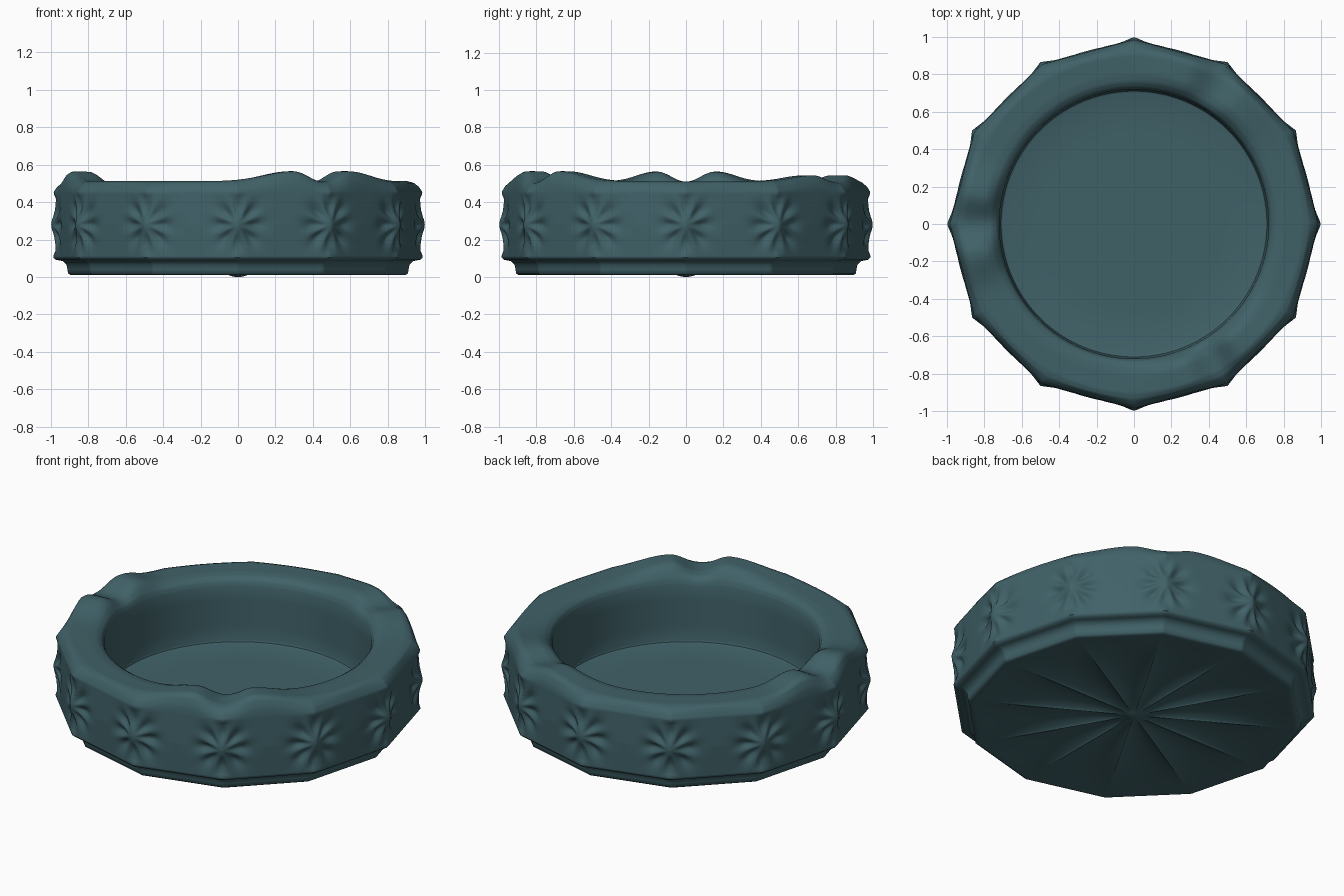
import bpy, bmesh
from math import sin, cos, pi, exp, atan2, hypot, radians

cube = bpy.data.objects.get("Cube")
if cube:
    bpy.data.objects.remove(cube, do_unlink=True)

SIDES, SEGMENTS = 12, 600
STEP = 2 * pi / SIDES
# Each rest: angle, bump height, how far the bumps run out along the rim
RESTS = [(pi / 3, 0.032, 0.2), (pi, 0.052, 0.13), (-pi / 3, 0.054, 0.21)]

# Profile: corner radius, height, how twelve-sided (1) or round (0), rows up to the point
PROFILE = [
    (0.01, 0.0, 0, 1), (0.03, 0.004, 0, 2), (0.06, 0.013, 0, 2),
    (0.86, 0.014, 1, 16), (0.895, 0.011, 1, 2), (0.908, 0.019, 1, 2),
    (0.916, 0.065, 1, 2), (0.935, 0.085, 1, 2), (0.975, 0.093, 1, 2),
    (0.987, 0.105, 1, 2), (0.992, 0.28, 1, 24), (0.985, 0.455, 1, 24),
    (0.967, 0.482, 0.85, 3), (0.94, 0.503, 0.45, 3), (0.905, 0.512, 0.12, 3),
    (0.80, 0.511, 0, 9), (0.758, 0.504, 0, 3), (0.732, 0.487, 0, 3),
    (0.72, 0.46, 0, 3), (0.714, 0.145, 0, 4), (0.71, 0.132, 0, 2),
    (0.70, 0.128, 0, 2), (0.03, 0.128, 0, 3),
]


def wrap(a, period):
    return (a + period / 2) % period - period / 2


def star(a, z):
    """Radial offset of the eight-rayed cut on each wall corner."""
    s, v = wrap(a, STEP), z - 0.28
    rho, phi = hypot(s, v), atan2(v, s)
    reach = (rho / 0.095) ** 3 * exp(1.5 - 1.5 * (rho / 0.095) ** 2)
    groove = 0.55 + 0.45 * cos(8 * phi)
    return 0.006 * exp(-(rho / 0.05) ** 2) - 0.022 * reach * groove


def rest(a, r):
    """Height offset of the three notched rests on the rim."""
    h = 0
    for angle, size, run in RESTS:
        t = abs(wrap(a - angle, 2 * pi)) * 0.85
        if t < 0.16:
            h += size * (1.03 * sin(t / 0.16 * pi / 2) ** 2 - 0.03)
        else:
            h += size * exp(-((t - 0.16) / run) ** 2)
    return h * exp(-(abs(r - 0.855) / 0.115) ** 4)


def rows():
    """Profile points with the in-between rows added."""
    last = PROFILE[0]
    yield last[:3], 0
    for k, point in enumerate(PROFILE[1:], 1):
        for i in range(1, point[3] + 1):
            f = i / point[3]
            yield tuple(p + (q - p) * f for p, q in zip(last[:3], point[:3])), k
        last = point


def place(r, z, sided, part, a):
    flat = cos(STEP / 2) / cos(a % STEP - STEP / 2)
    radius = r * (1 + sided * (flat - 1))
    if part == 3:                      # spokes cut into the underside
        f = (r - 0.06) / 0.80
        z += 0.03 * max(0, sin(pi * f)) ** 0.8 * abs(sin(SIDES * a / 2)) ** 0.7
    elif part in (10, 11):             # star cuts around the wall
        edge = min(1, (z - 0.105) / 0.03, (0.455 - z) / 0.03)
        radius += star(a, z) * max(0, edge)
    elif 12 <= part <= 18:             # raised rests on the rim
        z += rest(a, radius)
    return radius * cos(a), radius * sin(a), z


bm = bmesh.new()
rings = []
for (r, z, sided), part in rows():
    rings.append([bm.verts.new(place(r, z, sided, part, 2 * pi * i / SEGMENTS))
                  for i in range(SEGMENTS)])
for low, high in zip(rings, rings[1:]):
    for i in range(SEGMENTS):
        j = (i + 1) % SEGMENTS
        bm.faces.new((low[i], low[j], high[j], high[i]))
bm.faces.new(rings[0][::-1])
bm.faces.new(rings[-1])
bmesh.ops.recalc_face_normals(bm, faces=bm.faces)

mesh = bpy.data.meshes.new("faceted_dish")
bm.to_mesh(mesh)
bm.free()
dish = bpy.data.objects.new("faceted_dish", mesh)
bpy.context.collection.objects.link(dish)

# Dark teal glass
COLOR = (0.051, 0.120, 0.137, 1)
glass = bpy.data.materials.new("dark_teal_glass")
glass.use_nodes = True
glass.diffuse_color = COLOR
glass.node_tree.nodes["Principled BSDF"].inputs["Base Color"].default_value = COLOR
mesh.materials.append(glass)

bpy.ops.object.select_all(action='DESELECT')
dish.select_set(True)
bpy.context.view_layer.objects.active = dish
bpy.ops.object.shade_smooth_by_angle(angle=radians(50))
